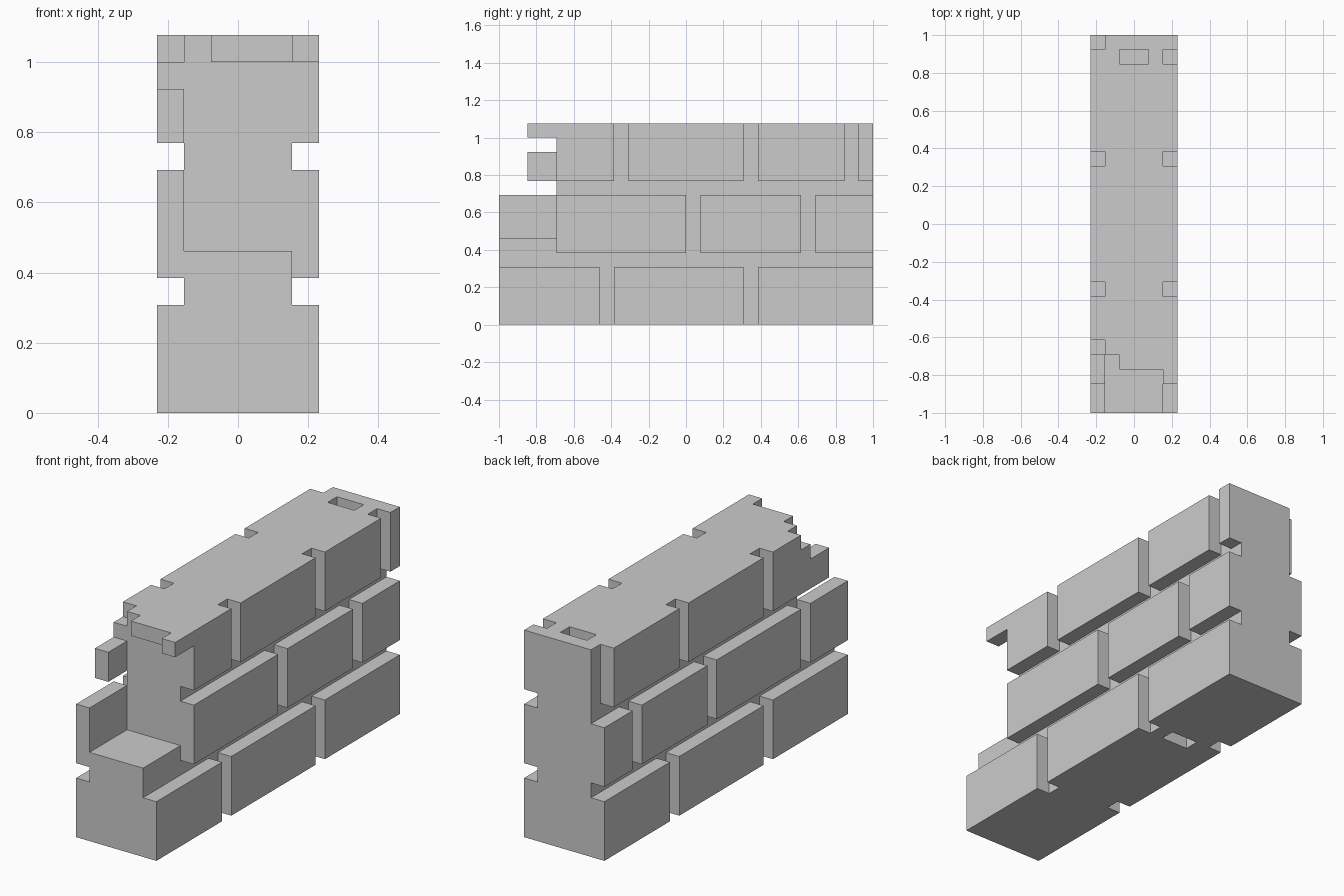
import bpy, bmesh
from itertools import product

if "Cube" in bpy.data.objects:
    bpy.data.objects.remove(bpy.data.objects["Cube"])

U = 1 / 13          # one block unit; the wall is 6 x 26 x 14 blocks
cells = set()


def block(x, y, z):
    return set(product(range(*x), range(*y), range(*z)))


# Mortar core: full length low down, broken off at the front higher up
cells |= block((-2, 2), (-13, 13), (0, 6))
cells |= block((-2, 2), (-9, 13), (6, 14))

# Brick runs (start, end along y) for each course, per side
RIGHT, LEFT = (2, 3), (-3, -2)
courses = {
    (0, 4): {RIGHT: [(-13, -6), (-5, 4), (5, 13)],
             LEFT: [(-13, -5), (-4, 5), (6, 13)]},
    (5, 9): {RIGHT: [(-9, 0), (1, 8), (9, 13)],
             LEFT: [(-13, -9), (-8, 1), (2, 9), (10, 13)]},
    (10, 14): {RIGHT: [(-9, -5), (-4, 4), (5, 11), (12, 13)],
               LEFT: [(-11, -5), (-4, 4), (5, 12)]},
}
for z, sides in courses.items():
    for x, runs in sides.items():
        for y in runs:
            cells |= block(x, y, z)

# Broken front edge of the top course
cells -= block(LEFT, (-11, -9), (12, 14))
cells -= block(LEFT, (-9, -8), (13, 14))
cells |= block((-1, 2), (-10, -9), (13, 14))
cells |= block(RIGHT, (-11, -9), (13, 14))

# Small mortar slots in the top and underside
cells -= block((-1, 1), (11, 12), (13, 14))
cells -= block((-1, 1), (4, 5), (0, 1))

# Skin the blocks with outward faces only, then merge flat areas
bm = bmesh.new()
verts = {}


def vert(p):
    if p not in verts:
        verts[p] = bm.verts.new([c * U for c in p])
    return verts[p]


for c in cells:
    for axis, side in product(range(3), (0, 1)):
        n = list(c)
        n[axis] += 1 if side else -1
        if tuple(n) in cells:
            continue
        a, b = (axis + 1) % 3, (axis + 2) % 3
        loop = []
        for da, db in ((0, 0), (1, 0), (1, 1), (0, 1)):
            p = list(c)
            p[axis] += side
            p[a] += da
            p[b] += db
            loop.append(vert(tuple(p)))
        bm.faces.new(loop if side else loop[::-1])

bmesh.ops.dissolve_limit(bm, angle_limit=0.01, verts=bm.verts[:], edges=bm.edges[:])
mesh = bpy.data.meshes.new("brick_wall")
bm.to_mesh(mesh)
bm.free()
bpy.context.collection.objects.link(bpy.data.objects.new("brick_wall", mesh))
